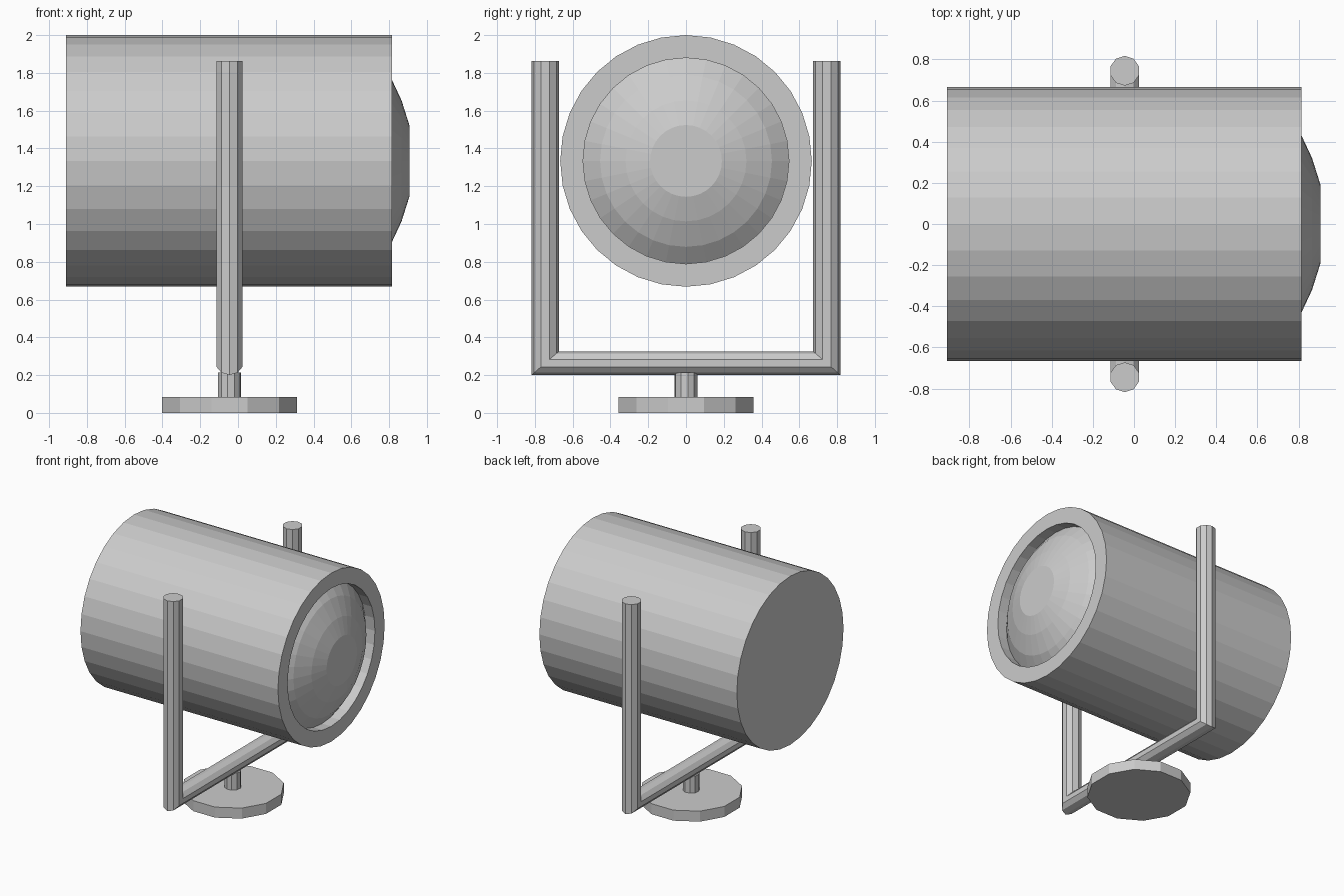
import bpy, bmesh
from math import sin, cos, pi

if "Cube" in bpy.data.objects:
    bpy.data.objects.remove(bpy.data.objects["Cube"])

CX = -0.045  # stand centre along x
AXIS_Z = 1.334


def finish(name, bm):
    bmesh.ops.remove_doubles(bm, verts=bm.verts, dist=1e-5)
    bmesh.ops.recalc_face_normals(bm, faces=bm.faces)
    mesh = bpy.data.meshes.new(name)
    bm.to_mesh(mesh)
    bm.free()
    obj = bpy.data.objects.new(name, mesh)
    bpy.context.collection.objects.link(obj)
    return obj


def skin(name, rings, cap_start=True, cap_end=True):
    """Bridge a list of equal-length point rings."""
    bm = bmesh.new()
    loops = [[bm.verts.new(p) for p in ring] for ring in rings]
    n = len(loops[0])
    for a, b in zip(loops, loops[1:]):
        for i in range(n):
            j = (i + 1) % n
            bm.faces.new((a[i], a[j], b[j], b[i]))
    if cap_start:
        bm.faces.new(loops[0])
    if cap_end:
        bm.faces.new(loops[-1])
    return finish(name, bm)


def x_ring(x, r, n=32):
    return [(x, r * cos(2 * pi * i / n), AXIS_Z + r * sin(2 * pi * i / n))
            for i in range(n)]


def disc(name, r, z0, z1, n, turn):
    rings = [[(CX + r * cos(2 * pi * i / n + turn), r * sin(2 * pi * i / n + turn), z)
              for i in range(n)] for z in (z0, z1)]
    return skin(name, rings)


# Lamp housing: closed at the back, recessed rim at the front
skin("lamp_housing", [x_ring(x, r) for x, r in
     ((-0.91, 0.666), (0.815, 0.666), (0.815, 0.545), (0.735, 0.545))],
     cap_end=False)

# Domed lens set into the rim
skin("lens", [x_ring(x, r) for x, r in
     ((0.735, 0.545), (0.803, 0.455), (0.866, 0.32), (0.907, 0.19))],
     cap_start=False)

# U-shaped yoke: ten-sided tube with mitred corners
R, N = 0.0725, 10
LEG_Y, BAR_Z, BAR_R, TOP = 0.745, 0.2635, 0.0625, 1.862


def yoke_ring(side, top):
    ring = []
    for i in range(N):
        a = 2 * pi * i / N
        z = TOP if top else BAR_Z - BAR_R * cos(a)
        ring.append((CX + R * sin(a), side * (LEG_Y + R * cos(a)), z))
    return ring


skin("yoke", [yoke_ring(-1, True), yoke_ring(-1, False),
              yoke_ring(1, False), yoke_ring(1, True)])

# Base plate and short stem
disc("base_plate", 0.37, 0.0, 0.083, 12, pi / 12)
disc("stem", 0.061, 0.083, 0.215, 10, pi / 20)
